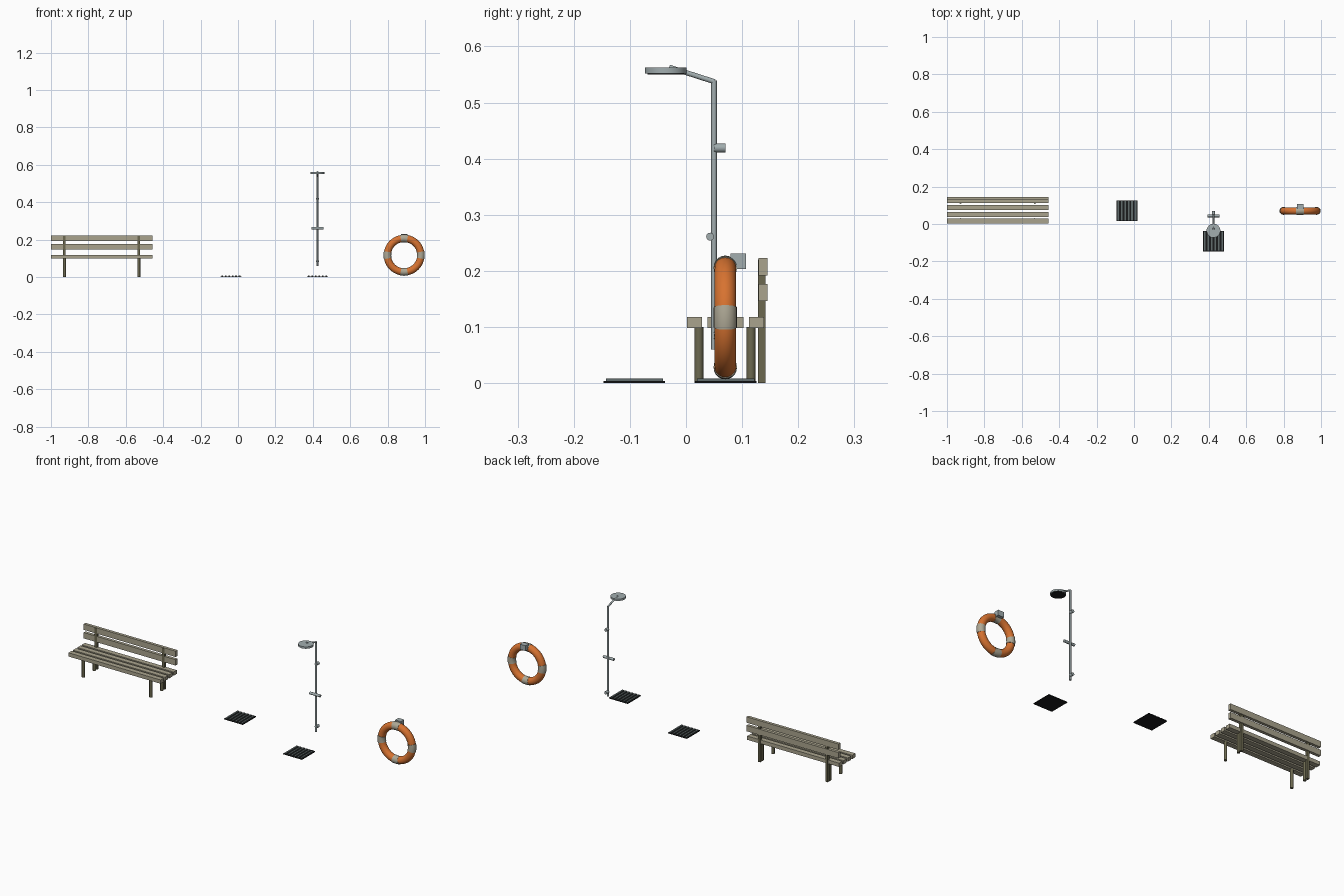
import bpy
from math import radians, pi, cos, sin
from mathutils import Vector

if "Cube" in bpy.data.objects:
    bpy.data.objects.remove(bpy.data.objects["Cube"])


def mat(name, r, g, b):
    m = bpy.data.materials.new(name)
    m.diffuse_color = (r, g, b, 1)
    m.use_nodes = True
    m.node_tree.nodes["Principled BSDF"].inputs["Base Color"].default_value = m.diffuse_color
    return m


SLAT = mat("slat_wood", 0.40, 0.37, 0.27)
LEG = mat("leg_wood", 0.15, 0.14, 0.08)
STEEL = mat("steel", 0.36, 0.42, 0.43)
DARK = mat("dark_metal", 0.01, 0.011, 0.012)
BAR = mat("grate_bar", 0.12, 0.15, 0.15)
ORANGE = mat("buoy_orange", 0.68, 0.17, 0.03)
BAND = mat("buoy_band", 0.42, 0.39, 0.30)


def box(name, x, y, z, m):
    """Box from (min, max) ranges."""
    bpy.ops.mesh.primitive_cube_add(size=1, location=[sum(r) / 2 for r in (x, y, z)])
    o = bpy.context.object
    o.name = name
    o.scale = [r[1] - r[0] for r in (x, y, z)]
    bpy.ops.object.transform_apply(location=False, rotation=False, scale=True)
    o.data.materials.append(m)
    return o


def rod(name, a, b, r, m, sides=16):
    """Cylinder between two points."""
    a, b = Vector(a), Vector(b)
    d = b - a
    bpy.ops.mesh.primitive_cylinder_add(vertices=sides, radius=r, depth=d.length,
                                        location=(a + b) / 2)
    o = bpy.context.object
    o.name = name
    o.rotation_euler = d.to_track_quat('Z', 'Y').to_euler()
    o.data.materials.append(m)
    bpy.ops.object.shade_smooth_by_angle(angle=radians(40))
    return o


def ring(name, centre, major, minor, a0, a1, steps, m, sides=20):
    """Full ring, or an arc of one, standing in the xz plane."""
    closed = abs(a1 - a0 - 2 * pi) < 1e-6
    n = steps if closed else steps + 1
    verts, faces = [], []
    for i in range(n):
        a = a0 + (a1 - a0) * i / steps
        for j in range(sides):
            t = 2 * pi * j / sides
            r = major + minor * cos(t)
            verts.append((r * cos(a), minor * sin(t), r * sin(a)))
    for i in range(steps):
        k = (i + 1) % n
        for j in range(sides):
            l = (j + 1) % sides
            faces.append((i * sides + j, i * sides + l, k * sides + l, k * sides + j))
    if not closed:
        faces.append(tuple(reversed(range(sides))))
        faces.append(tuple(range(steps * sides, n * sides)))
    me = bpy.data.meshes.new(name)
    me.from_pydata(verts, [], faces)
    o = bpy.data.objects.new(name, me)
    bpy.context.collection.objects.link(o)
    o.location = centre
    me.materials.append(m)
    bpy.context.view_layer.objects.active = o
    bpy.ops.object.select_all(action='DESELECT')
    o.select_set(True)
    bpy.ops.object.mode_set(mode='EDIT')
    bpy.ops.mesh.select_all(action='SELECT')
    bpy.ops.mesh.normals_make_consistent(inside=False)
    bpy.ops.object.mode_set(mode='OBJECT')
    bpy.ops.object.shade_smooth_by_angle(angle=radians(40))
    return o


# Bench: seat slats, back slats, legs and back posts
BX = (-1.0, -0.458)
for i in range(4):
    y = 0.015 + 0.0368 * i
    box(f"seat_slat_{i + 1}", BX, (y - 0.0135, y + 0.0135), (0.098, 0.118), SLAT)
for i, z in enumerate((0.1615, 0.207)):
    box(f"back_slat_{i + 1}", BX, (0.129, 0.145), (z - 0.0155, z + 0.0155), SLAT)
for side, x in (("left", -0.928), ("right", -0.530)):
    rod(f"front_leg_{side}", (x, 0.023, 0), (x, 0.023, 0.1), 0.008, LEG, 12)
    rod(f"rear_leg_{side}", (x, 0.116, 0), (x, 0.116, 0.1), 0.008, LEG, 12)
    box(f"back_post_{side}", (x - 0.007, x + 0.007), (0.128, 0.142), (0, 0.22), LEG)

# Drain grates: dark tray with raised bars
for name, cx, cy in (("middle_drain", -0.038, 0.071), ("shower_drain", 0.425, -0.092)):
    box(name + "_tray", (cx - 0.0555, cx + 0.0555), (cy - 0.055, cy + 0.055), (0, 0.004), DARK)
    for i in range(6):
        x = cx + (i - 2.5) * 0.0185
        box(f"{name}_bar_{i + 1}", (x - 0.0045, x + 0.0045), (cy - 0.051, cy + 0.051),
            (0.003, 0.008), BAR)

# Shower: pipe, arm, head, wall mounts and valve
SX = 0.425
rod("shower_pipe", (SX, 0.05, 0.06), (SX, 0.05, 0.539), 0.005, STEEL)
rod("shower_arm", (SX, 0.051, 0.537), (SX, -0.030, 0.563), 0.0045, STEEL)
rod("shower_head", (SX, -0.036, 0.552), (SX, -0.036, 0.562), 0.037, STEEL, 32)
rod("spray_face", (SX, -0.036, 0.550), (SX, -0.036, 0.553), 0.033, DARK, 32)
for name, z in (("upper_mount", 0.419), ("lower_mount", 0.085)):
    rod(name, (SX, 0.05, z), (SX, 0.07, z), 0.008, STEEL)
rod("mixer_valve", (SX - 0.031, 0.043, 0.261), (SX + 0.031, 0.043, 0.261), 0.007, STEEL)

# Lifebuoy: ring, four bands and wall hook
C = (0.888, 0.07, 0.117)
ring("lifebuoy_ring", C, 0.0895, 0.0195, 0, 2 * pi, 48, ORANGE)
for i in range(4):
    a = i * pi / 2
    ring(f"lifebuoy_band_{i + 1}", C, 0.0895, 0.0208, a - 0.2, a + 0.2, 6, BAND)
box("wall_hook", (0.871, 0.905), (0.079, 0.107), (0.203, 0.231), STEEL)
